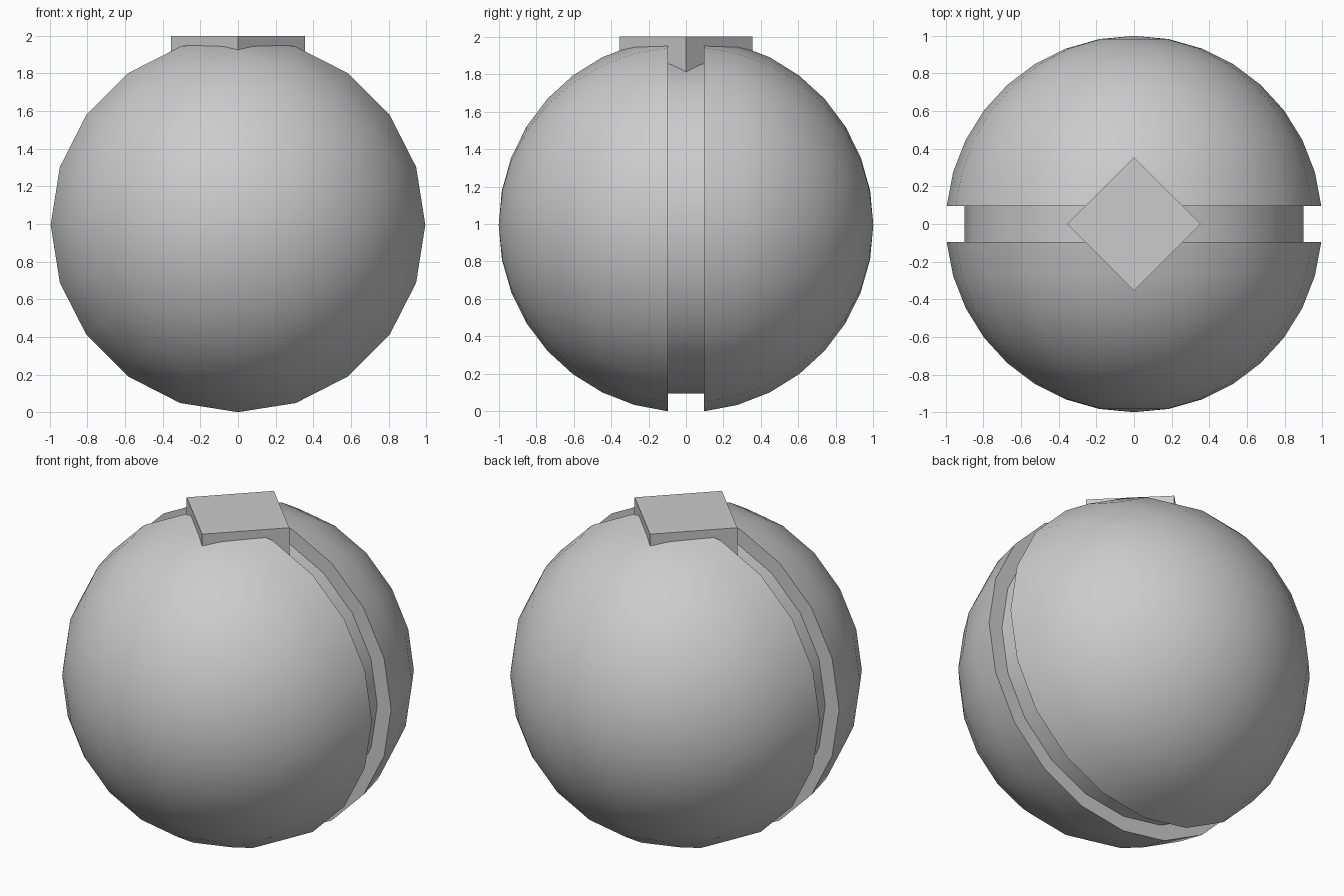
import bpy
import bmesh
from math import sin, cos, asin, pi, radians
from mathutils import Matrix

cube = bpy.data.objects.get("Cube")
if cube:
    bpy.data.objects.remove(cube, do_unlink=True)

SIDES = 20           # facets around the front-to-back axis
RINGS = 8            # rings from each pole to the groove
GAP = 0.095          # half width of the groove
CORE = 0.9           # radius of the groove floor
CENTRE_Z = cos(asin(GAP))

grey = bpy.data.materials.new("plain grey")
grey.use_nodes = True
colour = (0.6, 0.6, 0.6, 1)
grey.diffuse_color = colour
grey.node_tree.nodes["Principled BSDF"].inputs["Base Color"].default_value = colour


def finish(name, bm, smooth=True):
    bmesh.ops.recalc_face_normals(bm, faces=bm.faces)
    mesh = bpy.data.meshes.new(name)
    bm.to_mesh(mesh)
    bm.free()
    mesh.materials.append(grey)
    obj = bpy.data.objects.new(name, mesh)
    obj.location.z = CENTRE_Z
    bpy.context.collection.objects.link(obj)
    if smooth:
        bpy.ops.object.select_all(action="DESELECT")
        obj.select_set(True)
        bpy.context.view_layer.objects.active = obj
        bpy.ops.object.shade_smooth_by_angle(angle=radians(30))
    return obj


def half_ball(name, side):
    # Lathe a quarter arc about y, closed by a flat wall at the groove
    bm = bmesh.new()
    reach = pi / 2 - asin(GAP)
    arc = [reach * i / RINGS for i in range(RINGS + 1)]
    points = [(0, side * cos(a), sin(a)) for a in arc] + [(0, side * GAP, 0)]
    verts = [bm.verts.new(p) for p in points]
    edges = [bm.edges.new(pair) for pair in zip(verts, verts[1:])]
    bmesh.ops.spin(bm, geom=verts + edges, cent=(0, 0, 0), axis=(0, 1, 0),
                   angle=2 * pi, steps=SIDES)
    bmesh.ops.remove_doubles(bm, verts=bm.verts, dist=0.0001)
    return finish(name, bm)


half_ball("front_half", -1)
half_ball("back_half", 1)

# Inner drum that forms the floor of the groove
bm = bmesh.new()
bmesh.ops.create_cone(bm, cap_ends=True, segments=SIDES, radius1=CORE,
                      radius2=CORE, depth=2 * GAP,
                      matrix=Matrix.Rotation(pi / 2, 4, "X"))
finish("groove_core", bm)

# Square cap turned by an eighth, sunk into the top
top, bottom = 2 - CENTRE_Z, 0.6
bm = bmesh.new()
bmesh.ops.create_cube(bm, size=1, matrix=(
    Matrix.Translation((0, 0, (top + bottom) / 2))
    @ Matrix.Rotation(pi / 4, 4, "Z")
    @ Matrix.Diagonal((0.503, 0.503, top - bottom, 1))))
finish("top_cap", bm, smooth=False)
